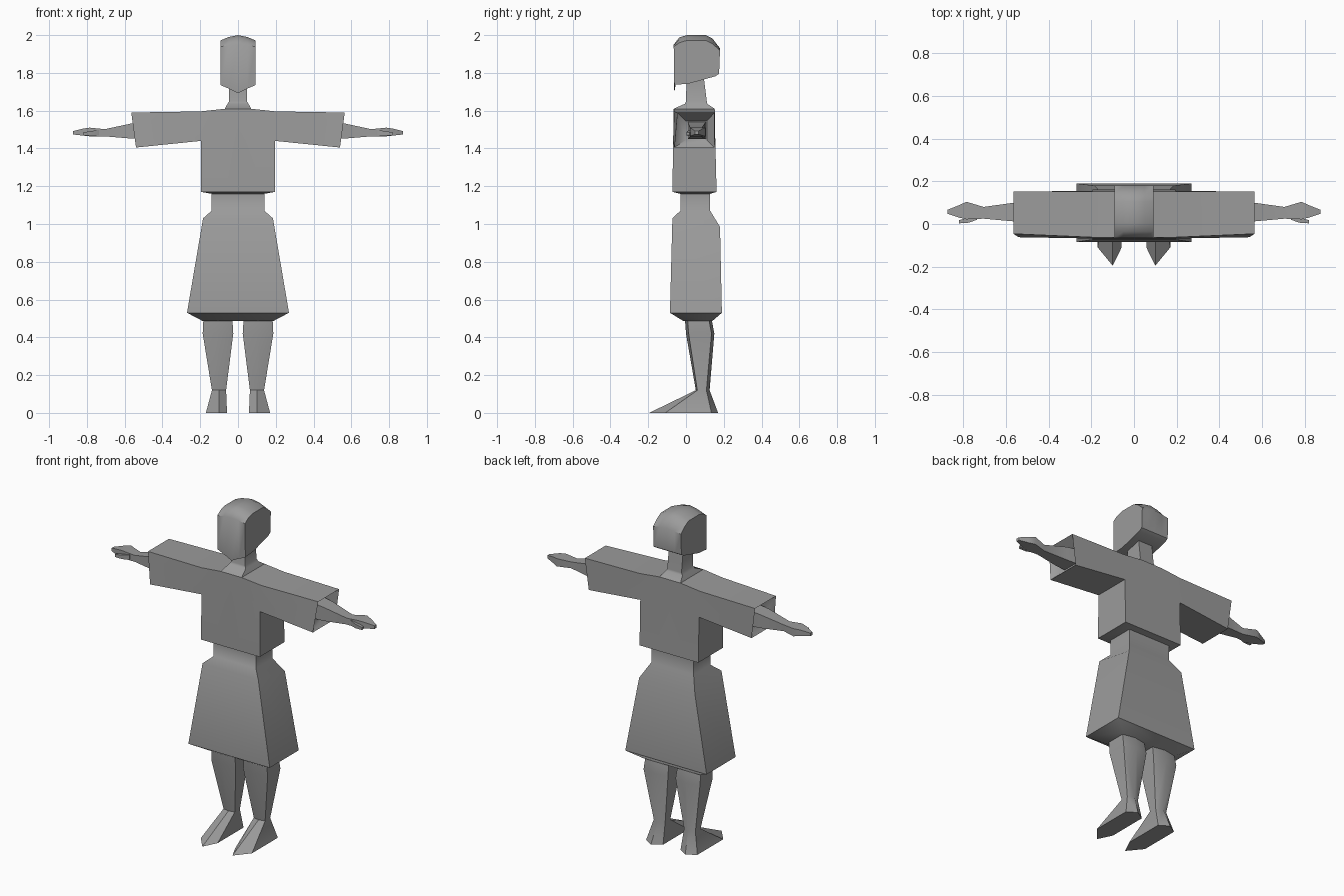
import bpy, bmesh, math

if "Cube" in bpy.data.objects:
    bpy.data.objects.remove(bpy.data.objects["Cube"])

grey = bpy.data.materials.new("plain grey")
grey.diffuse_color = (0.33, 0.33, 0.33, 1)
grey.use_nodes = True
grey.node_tree.nodes["Principled BSDF"].inputs["Base Color"].default_value = grey.diffuse_color


def finish(name, bm, mirror=False):
    """Turn a bmesh into a smooth-by-angle object, optionally mirrored in x."""
    bmesh.ops.recalc_face_normals(bm, faces=bm.faces)
    me = bpy.data.meshes.new(name)
    bm.to_mesh(me)
    bm.free()
    me.materials.append(grey)
    ob = bpy.data.objects.new(name, me)
    bpy.context.collection.objects.link(ob)
    bpy.ops.object.select_all(action='DESELECT')
    ob.select_set(True)
    bpy.context.view_layer.objects.active = ob
    bpy.ops.object.shade_smooth_by_angle(angle=math.radians(48))
    if mirror:
        m = ob.modifiers.new("mirror", 'MIRROR')
        m.merge_threshold = 0.002
    return ob


def loft(name, rings, start=True, end=True, mirror=False):
    """Bridge closed rings of points, with optional end caps."""
    bm = bmesh.new()
    vs = [[bm.verts.new(p) for p in r] for r in rings]
    n = len(vs[0])
    for a, b in zip(vs, vs[1:]):
        for i in range(n):
            j = (i + 1) % n
            bm.faces.new((a[i], a[j], b[j], b[i]))
    if start:
        bm.faces.new(vs[0])
    if end:
        bm.faces.new(vs[-1])
    return finish(name, bm, mirror)


def level(z, hx, y0, y1, zb=None):
    """Rectangular ring around x = 0; the back edge may sit at its own height."""
    zb = z if zb is None else zb
    return [(-hx, y0, z), (hx, y0, z), (hx, y1, zb), (-hx, y1, zb)]


def across(x, y0, y1, z0, z1, x_top=None):
    """Rectangular ring around an arm running along x."""
    xt = x if x_top is None else x_top
    return [(x, y0, z0), (x, y1, z0), (xt, y1, z1), (xt, y0, z1)]


# Head: side profile swept across x, with domed crown and pointed chin
head = []
for x, crown, chin in ((-.092, 1.972, 1.735), (-.05, 1.99, 1.717), (0, 2.0, 1.692),
                       (.05, 1.99, 1.717), (.092, 1.972, 1.735)):
    d = crown - 2.0
    head.append([(x, -.062, chin), (x, -.065, 1.95 + d * .4), (x, -.035, 1.988 + d),
                 (x, .005, crown), (x, .105, crown), (x, .14, 1.982 + d),
                 (x, .18, 1.93 + d * .4), (x, .175, 1.795), (x, .155, 1.782),
                 (x, .01, 1.742), (x, -.055, 1.738)])
loft("head", head)

# Neck and collar
loft("neck", [level(1.61, .07, -.065, .152), level(1.637, .055, -.005, .112),
              level(1.65, .047, 0, .11), level(1.77, .047, .003, .095)], start=False)

# Blouse: half outline (x, z, front y, back y) with wide sleeve, mirrored
pts = dict(a=(0, 1.17, -.072, .162), b=(.195, 1.17, -.072, .162),
           c=(.195, 1.44, -.068, .155), d=(.54, 1.405, -.062, .15),
           e=(.565, 1.59, -.046, .152), f=(.2, 1.596, -.062, .153),
           g=(.07, 1.61, -.065, .152), h=(0, 1.61, -.065, .152),
           m=(0, 1.44, -.068, .155))
bm = bmesh.new()
F = {k: bm.verts.new((x, y0, z)) for k, (x, z, y0, y1) in pts.items()}
B = {k: bm.verts.new((x, y1, z)) for k, (x, z, y0, y1) in pts.items()}
for side in (F, B):
    for poly in ("abcm", "mcfgh", "cdef"):
        bm.faces.new([side[k] for k in poly])
for p, q in ("bc", "cd", "ef", "fg"):
    bm.faces.new((F[p], F[q], B[q], B[p]))
# Recessed cuff opening
inner = [bm.verts.new(p) for p in across(.5, .0, .11, 1.445, 1.545)]
outer = [F["d"], B["d"], B["e"], F["e"]]
for i in range(4):
    j = (i + 1) % 4
    bm.faces.new((outer[i], outer[j], inner[j], inner[i]))
bm.faces.new(inner)
finish("blouse", bm, mirror=True)

# Waist and flared skirt
loft("skirt", [level(1.17, .195, -.072, .162), level(1.16, .14, -.03, .128),
               level(1.07, .14, -.03, .128), level(1.03, .185, -.072, .18, .985),
               level(.53, .27, -.085, .19), level(.487, .188, -.015, .14)], start=False)

# Forearms and hands
loft("forearm_and_hand", [across(.5, .01, .105, 1.45, 1.54),
                          across(.56, .012, .1, 1.452, 1.533),
                          across(.705, .025, .08, 1.464, 1.502),
                          across(.785, .022, .104, 1.464, 1.51),
                          across(.82, .03, .088, 1.468, 1.505),
                          across(.873, .048, .067, 1.474, 1.492)], mirror=True)
loft("thumb", [across(.735, .02, .05, 1.468, 1.498), across(.775, .006, .03, 1.468, 1.492),
               across(.82, .003, .018, 1.47, 1.485)], mirror=True)

# Legs and feet: front middle, outer front, outer back, heel, inner back, inner front
legs = []
for z, xi, xm, xo, yt, yf, yb, yh in ((.5, .03, .105, .183, -.006, .008, .12, .135),
                                      (.42, .025, .105, .187, .0, .014, .135, .15),
                                      (.12, .063, .1, .138, .052, .06, .108, .125),
                                      (.0, .058, .1, .17, -.195, -.11, .135, .17)):
    legs.append([(xm, yt, z), (xo, yf, z), (xo, yb, z),
                 ((xi + xo) / 2, yh, z), (xi, yb, z), (xi, yf, z)])
loft("leg_and_foot", legs, mirror=True)
